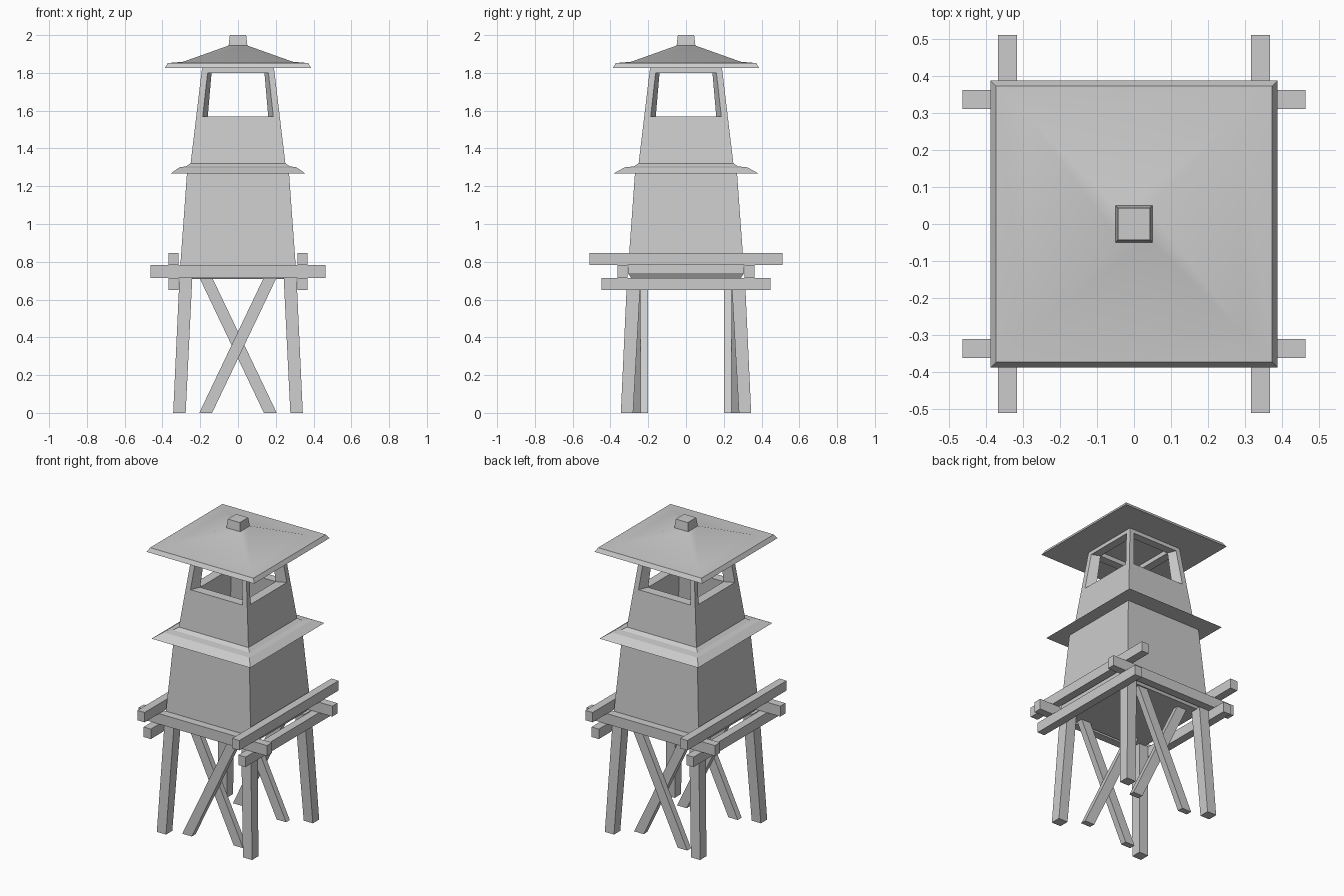
import bpy, bmesh
from mathutils import Matrix

if "Cube" in bpy.data.objects:
    bpy.data.objects.remove(bpy.data.objects["Cube"])


def finish(name, bm):
    bmesh.ops.remove_doubles(bm, verts=bm.verts, dist=1e-5)
    bmesh.ops.recalc_face_normals(bm, faces=bm.faces)
    me = bpy.data.meshes.new(name)
    bm.to_mesh(me)
    bm.free()
    ob = bpy.data.objects.new(name, me)
    bpy.context.collection.objects.link(ob)
    return ob


def loft(name, rings, closed=False):
    """Stack of rectangles (x0, x1, y0, y1, z) joined by side faces."""
    bm = bmesh.new()
    loops = [[bm.verts.new(p) for p in ((a, c, z), (b, c, z), (b, d, z), (a, d, z))]
             for a, b, c, d, z in rings]
    pairs = list(zip(loops, loops[1:]))
    if closed:
        pairs.append((loops[-1], loops[0]))
    else:
        bm.faces.new(loops[0])
        bm.faces.new(loops[-1])
    for lo, hi in pairs:
        for i in range(4):
            j = (i + 1) % 4
            bm.faces.new((lo[i], lo[j], hi[j], hi[i]))
    return finish(name, bm)


def square(h, z, hy=None):
    hy = hy or h
    return (-h, h, -hy, hy, z)


def box(name, x0, x1, y0, y1, z0, z1):
    return loft(name, [(x0, x1, y0, y1, z0), (x0, x1, y0, y1, z1)])


def span(s, a, b):
    return (a, b) if s > 0 else (-b, -a)


# Lower cabin with chamfered bottom
loft("lower_cabin", [square(.288, .71), square(.307, .74), square(.305, .785), square(.268, 1.3)])

# Upper cabin: four hollow walls with splayed window openings
def outer(z):
    return .252 - .062 * (z - 1.31) / .52


bm = bmesh.new()
for k in range(4):
    rot = Matrix.Rotation(k * 1.5707963, 4, 'Z')

    def rect(zb, wb, db, zt, wt, dt):
        return [bm.verts.new(rot @ Matrix.Translation(p).to_translation()) for p in
                ((-wb, -db, zb), (wb, -db, zb), (wt, -dt, zt), (-wt, -dt, zt))]

    wall = rect(1.29, outer(1.29), outer(1.29), 1.83, outer(1.83), outer(1.83))
    hole = rect(1.57, .187, outer(1.57), 1.80, .161, outer(1.80))
    inner = rect(1.57, .16, .16, 1.80, .14, .14)
    inside = rect(1.32, .182, .182, 1.83, .137, .137)
    for a, b in ((wall, hole), (hole, inner)):
        for i in range(4):
            j = (i + 1) % 4
            bm.faces.new((a[i], a[j], b[j], b[i]))
    bm.faces.new((inner[0], inner[1], inside[1], inside[0]))
    bm.faces.new((inner[2], inner[3], inside[3], inside[2]))
bmesh.ops.remove_doubles(bm, verts=bm.verts, dist=1e-5)
finish("upper_cabin", bm)
box("cabin_floor", -.2, .2, -.2, .2, 1.30, 1.32)

# Skirt roof around the middle
loft("skirt_roof", [square(.255, 1.268), square(.355, 1.268, .382), square(.31, 1.3, .325),
                    square(.275, 1.305), square(.25, 1.322)], closed=True)

# Main roof with upturned eaves, and its cap
roof = loft("roof", [square(.387, 1.826), square(.372, 1.852), square(.29, 1.859), square(.04, 1.948)])
bpy.context.view_layer.objects.active = roof
roof.select_set(True)
bpy.ops.object.shade_smooth_by_angle()
roof.select_set(False)
loft("roof_cap", [square(.05, 1.94), square(.048, 1.96), square(.043, 2.0)])

for s in (-1, 1):
    # Stacked platform beams
    bx = span(s, .315, .367)
    by = span(s, .31, .362)
    box("upper_beam", *bx, -.51, .51, .783, .847)
    box("cross_beam", -.462, .462, *by, .715, .783)
    box("lower_beam", *bx, -.447, .447, .65, .715)
    # Splayed legs
    for t in (-1, 1):
        loft("leg", [(*span(s, .277, .343), *span(t, .28, .345), 0),
                     (*span(s, .242, .31), *span(t, .24, .312), .715)])
    # Crossed braces on front and back
    for d, y0, y1 in ((1, .24, .28), (-1, .202, .24)):
        loft("brace", [(*span(-d, .137, .205), *span(s, y0, y1), 0),
                       (*span(d, .135, .203), *span(s, y0, y1), .713)])
